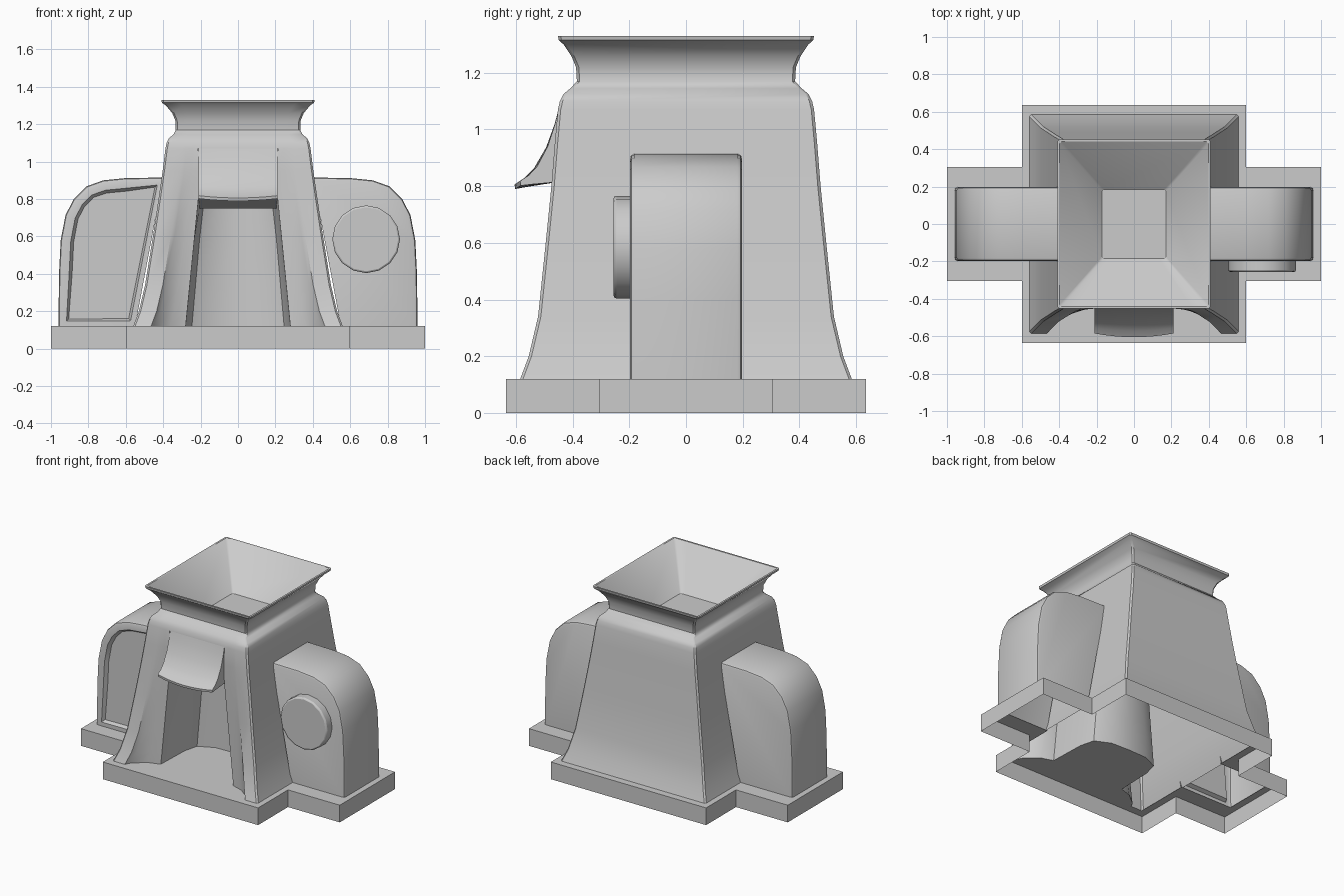
import bpy, bmesh, math

if "Cube" in bpy.data.objects:
    bpy.data.objects.remove(bpy.data.objects["Cube"])


def make(name, verts, faces, smooth=True):
    me = bpy.data.meshes.new(name)
    me.from_pydata(verts, [], faces)
    return finish(name, me, smooth)


def finish(name, me, smooth=True):
    ob = bpy.data.objects.new(name, me)
    bpy.context.collection.objects.link(ob)
    bpy.ops.object.select_all(action='DESELECT')
    ob.select_set(True)
    bpy.context.view_layer.objects.active = ob
    if smooth:
        bpy.ops.object.shade_smooth_by_angle(angle=math.radians(32))
    return ob


def loft(rows, flip=False):
    """Skin a list of equally long open point rows."""
    n = len(rows[0])
    verts = [p for r in rows for p in r]
    faces = []
    for i in range(len(rows) - 1):
        for j in range(n - 1):
            a = i * n + j
            q = (a, a + 1, a + 1 + n, a + n)
            faces.append(q[::-1] if flip else q)
    return verts, faces


def mirrored(half):
    return half + [(-x, y) for x, y in reversed(half)]


BASE = 0.12
BACK = -0.452          # plane of the recessed front


def alcove_w(z):
    return max(0.205, 0.28 - 0.1 * (z - BASE))


def section(z, X, Y, upper):
    """Body outline with corner pillars and a recessed front."""
    b = 0.01
    if upper:
        half = [(.55 * X, -Y), (.63 * X, -Y), (.72 * X, -Y), (.77 * X, -Y)]
    else:
        xi, xa, d = X - .095, alcove_w(z), Y + BACK
        half = [(xa, BACK), ((xi - .02 + xa) / 2, BACK - .2 * d),
                (xi - .02, -Y + .3 * d), (xi, -Y)]
    return mirrored(half + [(X - b, -Y), (X, -Y + b), (X, Y - b), (X - b, Y)])


def u_shape(z):
    w = alcove_w(z)
    half = [(w, BACK), (.97 * w, -.2), (.88 * w, -.1), (.5 * w, -.05)]
    return half + [(0, -.045)] + [(-x, y) for x, y in reversed(half)]


# Tapered body with neck, flared rim and funnel interior
profile = [(.12, .56, .585), (.2, .53, .555), (.34, .497, .522), (.6, .455, .495),
           (.8, .425, .475), (.95, .403, .463), (1.07, .388, .452), (1.1, .382, .445),
           (1.125, .37, .432), (1.145, .345, .408), (1.17, .333, .385), (1.22, .335, .388),
           (1.26, .352, .405), (1.3, .385, .432), (1.315, .407, .449), (1.33, .41, .452),
           (1.33, .397, .44), (1.1, .172, .185)]
TOP = 6                # first row with a closed front
secs = [section(*p, i >= TOP) for i, p in enumerate(profile)]
rows = [[(x, y, p[0]) for x, y in s] for s, p in zip(secs, profile)]
verts, faces = loft(rows)
n = len(rows[0])
for i in range(TOP, len(rows) - 1):
    faces.append((i * n + n - 1, i * n, (i + 1) * n, (i + 2) * n - 1))
faces.append(tuple(range((len(rows) - 1) * n, len(rows) * n)))
make("hopper_body", verts, faces)

# Rounded alcove walls and ceiling
arows = [[(x, y, z) for x, y in u_shape(z)] for z in (BASE, .35, .58)]
arows.append([(x, y, .81 if y == BACK else .75) for x, y in u_shape(.8)])
verts, faces = loft(arows, flip=True)
m = len(arows[0])
faces.append(tuple(range(3 * m, 4 * m))[::-1])
make("alcove", verts, faces)

# Alcove floor, following the pillars and the rounded wall
front = secs[0][:4]
floor = [(-x, y) for x, y in reversed(front)]
floor = floor[::-1][::-1] + []
outline = list(reversed(front))[:-1] + u_shape(BASE) + [(-x, y) for x, y in front[1:]]
make("alcove_floor", [(x, y, BASE) for x, y in outline], [tuple(range(len(outline)))], False)

# Spout hood over the alcove
hood = [(-.45, 1.07), (-.462, 1.02), (-.488, .94), (-.525, .87), (-.555, .838),
        (-.585, .818), (-.583, .802), (-.55, .806), (-.45, .815)]
cols = []
for k in range(9):
    s = k / 4 - 1
    cols.append([(.21 * s, y - .02 * (1 - s * s) * min(1, (-.45 - y) / .13),
                  z - .012 * (1 - s * s) * min(1, (-.45 - y) / .13)) for y, z in hood])
verts, faces = loft(cols, flip=True)
h = len(hood)
faces += [tuple(range(h)), tuple(range(8 * h, 9 * h))[::-1]]
make("spout_hood", verts, faces)

# Side housings, open underneath; the left one has a recessed panel
pod = [(.55, .12), (.96, .12), (.957, .4), (.948, .58), (.922, .715), (.878, .8),
       (.81, .868), (.72, .9), (.6, .912), (.40, .915)]
for side, sx in (("right", 1), ("left", -1)):
    bm = bmesh.new()
    f = bm.faces.new([bm.verts.new((sx * x, -.197, z)) for x, z in pod])
    ext = bmesh.ops.extrude_face_region(bm, geom=[f])
    bmesh.ops.translate(bm, vec=(0, .394, 0),
                        verts=[g for g in ext["geom"] if isinstance(g, bmesh.types.BMVert)])
    bmesh.ops.recalc_face_normals(bm, faces=bm.faces)
    rim = []
    for e in bm.edges:
        a, b = (v.co for v in e.verts)
        bottom = max(a.z, b.z) < .13
        inner = max(abs(a.x), abs(b.x)) < .56
        if abs(a.y - b.y) < .01 and not bottom and not inner:
            rim.append(e)
    bmesh.ops.bevel(bm, geom=rim, offset=.016, segments=2, affect='EDGES', profile=.5)
    bm.normal_update()
    if sx < 0:
        face = max((q for q in bm.faces if q.normal.y < -.9), key=lambda q: q.calc_area())
        bmesh.ops.inset_individual(bm, faces=[face], thickness=.038)
        bmesh.ops.inset_individual(bm, faces=[face], thickness=.016, depth=-.025)
    bm.normal_update()
    hidden = [q for q in bm.faces if q.normal.z < -.9
              and q.calc_center_median().z < .13
              or q.normal.x * sx < -.9 and q.calc_area() > .15]
    bmesh.ops.delete(bm, geom=hidden, context='FACES')
    me = bpy.data.meshes.new(side + "_housing")
    bm.to_mesh(me)
    bm.free()
    finish(side + "_housing", me)

# Round dial on the right housing
bpy.ops.mesh.primitive_cylinder_add(vertices=16, radius=.181, depth=.08,
                                    location=(.685, -.216, .585),
                                    rotation=(math.pi / 2, 0, 0))
dial = bpy.context.object
dial.name = "dial"
bev = dial.modifiers.new("edge", 'BEVEL')
bev.width, bev.segments = .01, 2
bpy.ops.object.shade_smooth_by_angle(angle=math.radians(32))

# Cross-shaped plinth: open skirt plus the visible top ledges
quarter = [(1, -.305), (1, .305), (.6, .305), (.6, .635)]
cross = quarter + [(-.6, .635), (-.6, .305), (-1, .305), (-1, -.305),
                   (-.6, -.305), (-.6, -.635), (.6, -.635), (.6, -.305)]
cross.append(cross[0])
verts, faces = loft([[(x, y, z) for x, y in cross] for z in (0, BASE)])
ledges = [(0, .6, .58, .635), (.55, .6, .19, .58), (.6, 1, .19, .305), (.95, 1, 0, .19)]
for x0, x1, y0, y1 in ledges:
    for sx in (1, -1):
        for sy in (1, -1):
            k = len(verts)
            verts += [(sx * x, sy * y, BASE) for x, y in
                      ((x0, y0), (x1, y0), (x1, y1), (x0, y1))]
            q = (k, k + 1, k + 2, k + 3)
            faces.append(q if sx * sy > 0 else q[::-1])
make("plinth", verts, faces, False)
